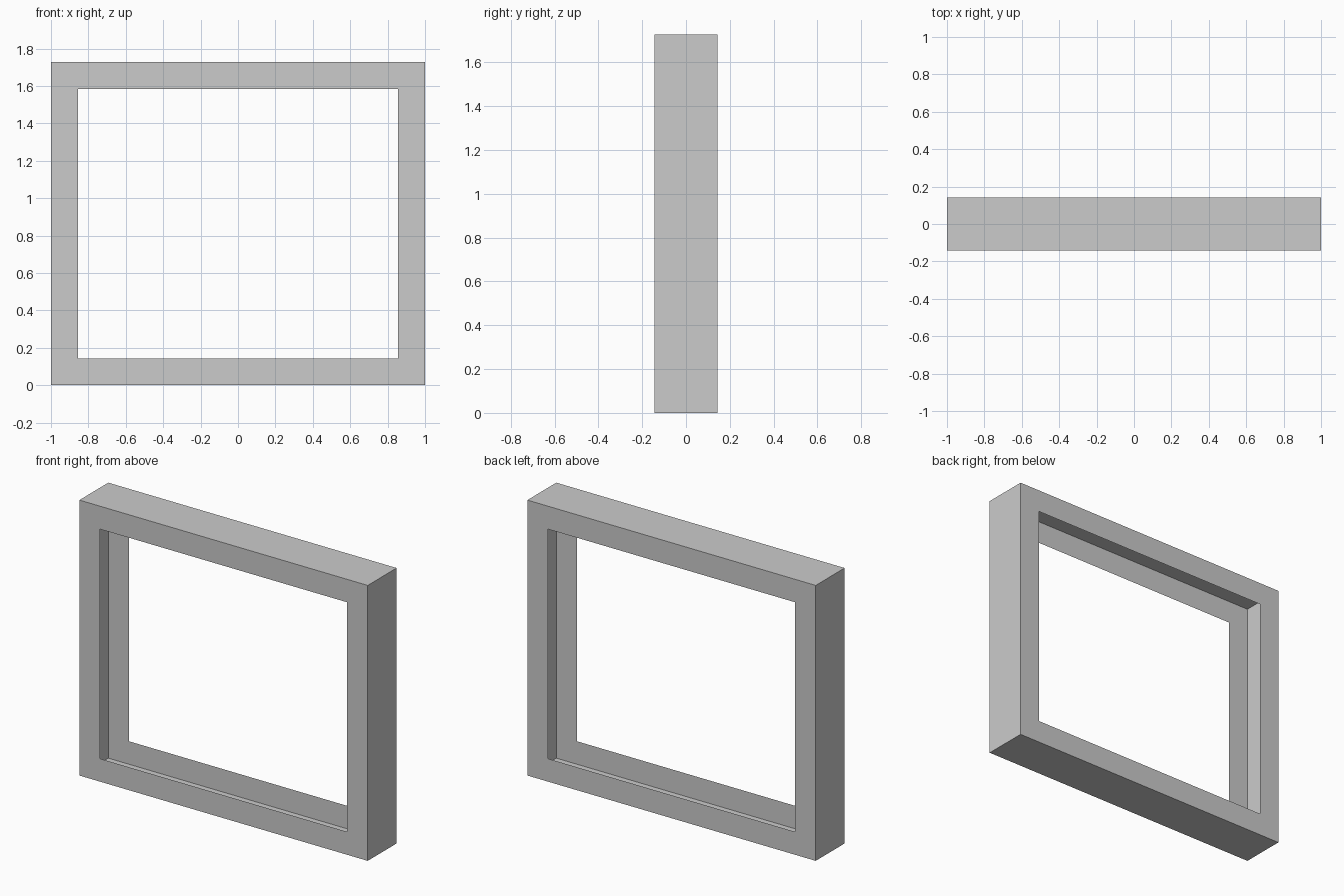
import bpy
import bmesh
from mathutils import Matrix

if "Cube" in bpy.data.objects:
    bpy.data.objects.remove(bpy.data.objects["Cube"])

WIDTH, DEPTH, HEIGHT = 2.0, 0.286, 1.727
BORDER = 0.144

# Outer box of the frame, standing on the ground
bm = bmesh.new()
box = Matrix.Translation((0, 0, HEIGHT / 2)) @ Matrix.Diagonal((WIDTH, DEPTH, HEIGHT, 1))
bmesh.ops.create_cube(bm, size=1, matrix=box)
bm.normal_update()

# Front and back borders; the opening is cut away, leaving a thin
# channel that is open towards the inside of the frame
panels = [f for f in bm.faces if abs(f.normal.y) > 0.9]
bmesh.ops.inset_individual(bm, faces=panels, thickness=BORDER, use_even_offset=True)
bmesh.ops.delete(bm, geom=panels, context='FACES')

mesh = bpy.data.meshes.new("window_frame")
bm.to_mesh(mesh)
bm.free()
frame = bpy.data.objects.new("window_frame", mesh)
bpy.context.collection.objects.link(frame)
